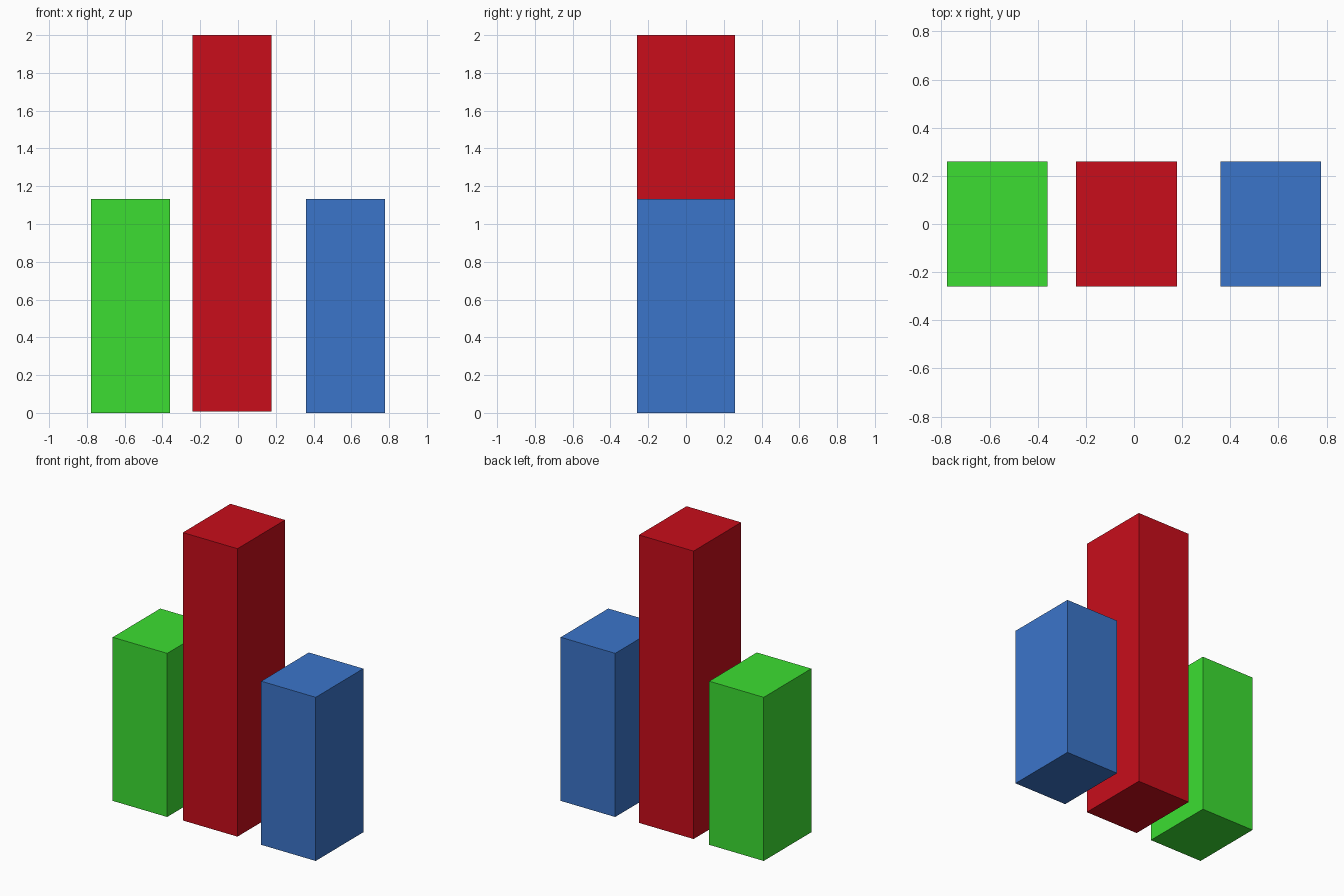
import bpy

if "Cube" in bpy.data.objects:
    bpy.data.objects.remove(bpy.data.objects["Cube"])

DEPTH = 0.52


def bar(name, x0, x1, z0, z1, color):
    """Upright rectangular bar spanning the given x and z ranges."""
    bpy.ops.mesh.primitive_cube_add(size=1, location=((x0 + x1) / 2, 0, (z0 + z1) / 2))
    obj = bpy.context.object
    obj.name = name
    obj.scale = (x1 - x0, DEPTH, z1 - z0)
    bpy.ops.object.transform_apply(location=False, rotation=False, scale=True)
    mat = bpy.data.materials.new(name + "_paint")
    mat.diffuse_color = (*color, 1)
    mat.use_nodes = True
    mat.node_tree.nodes["Principled BSDF"].inputs["Base Color"].default_value = mat.diffuse_color
    obj.data.materials.append(mat)


# Short outer bars
bar("left_bar", -0.777, -0.36, 0, 1.132, (0.045, 0.73, 0.032))
bar("right_bar", 0.36, 0.777, 0, 1.132, (0.044, 0.178, 0.591))

# Tall middle bar, set slightly left and just above the base level
bar("middle_bar", -0.24, 0.178, 0.008, 2.0, (0.578, 0.004, 0.011))
